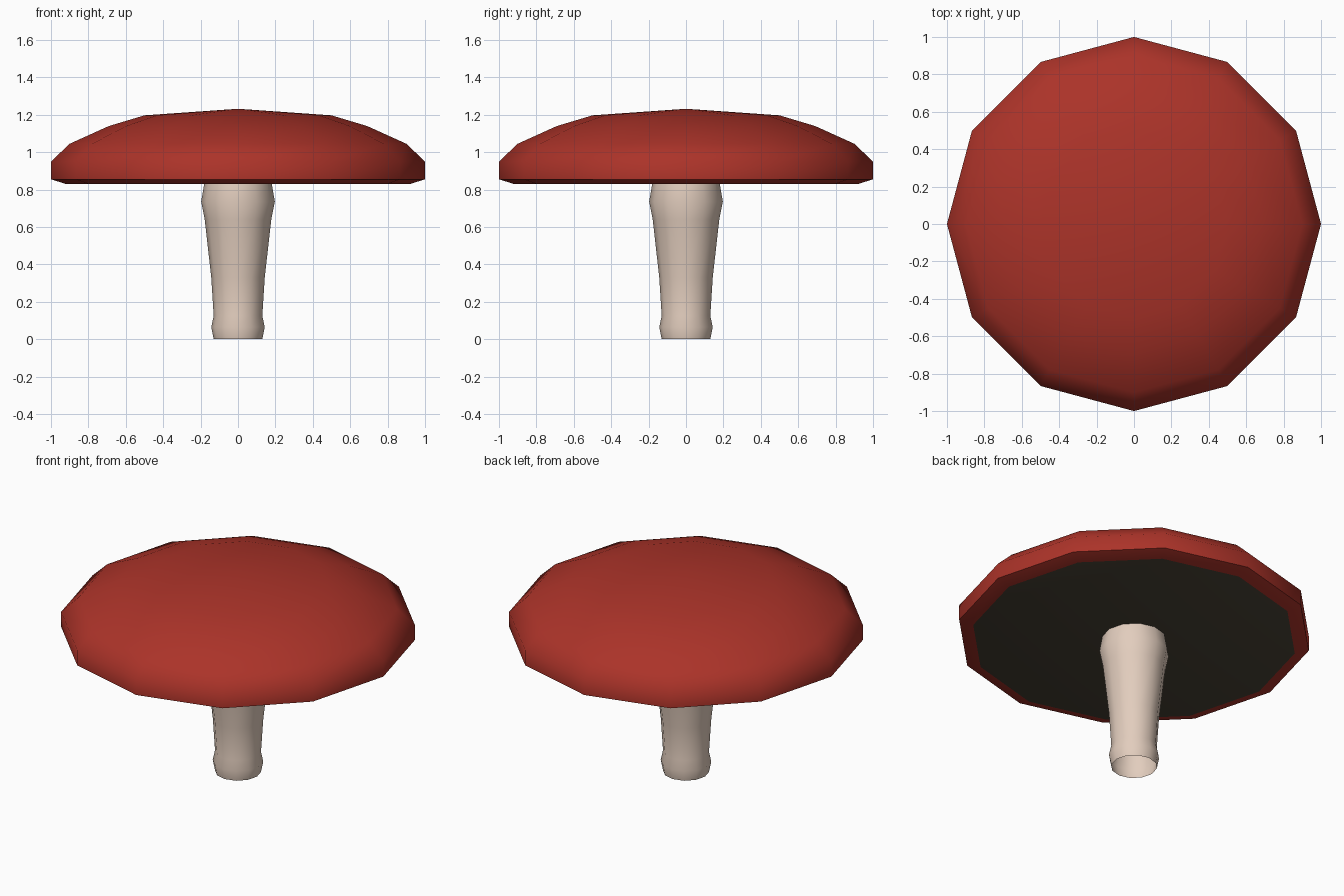
import bpy, bmesh, math

if "Cube" in bpy.data.objects:
    bpy.data.objects.remove(bpy.data.objects["Cube"])

SIDES = 12


def material(name, rgb):
    m = bpy.data.materials.new(name)
    m.diffuse_color = (*rgb, 1.0)
    m.use_nodes = True
    m.node_tree.nodes["Principled BSDF"].inputs["Base Color"].default_value = m.diffuse_color
    return m


def lathe(name, profile, mats, angle):
    """Revolve (radius, z) points, listed bottom to top; radius 0 is a pole."""
    bm = bmesh.new()
    rings = []
    for r, z in profile:
        if r == 0:
            rings.append([bm.verts.new((0, 0, z))] * SIDES)
        else:
            rings.append([bm.verts.new((r * math.cos(2 * math.pi * i / SIDES),
                                        r * math.sin(2 * math.pi * i / SIDES), z))
                          for i in range(SIDES)])
    for low, high in zip(rings, rings[1:]):
        for i in range(SIDES):
            j = (i + 1) % SIDES
            loop = list(dict.fromkeys((low[i], low[j], high[j], high[i])))
            bm.faces.new(loop)
    # flat downward faces take the second colour, if there is one
    if len(mats) > 1:
        bm.normal_update()
        for f in bm.faces:
            f.material_index = 1 if f.normal.z < -0.99 else 0
    mesh = bpy.data.meshes.new(name)
    bm.to_mesh(mesh)
    bm.free()
    obj = bpy.data.objects.new(name, mesh)
    bpy.context.collection.objects.link(obj)
    for m in mats:
        mesh.materials.append(m)
    bpy.ops.object.select_all(action='DESELECT')
    obj.select_set(True)
    bpy.context.view_layer.objects.active = obj
    bpy.ops.object.shade_smooth_by_angle(angle=math.radians(angle))
    return obj


red = material("cap_red", (0.41, 0.033, 0.022))
dark = material("gill_dark_brown", (0.066, 0.055, 0.036))
cream = material("stem_cream", (0.76, 0.61, 0.51))

# Cap: flat dark underside, bevelled lip, short wall, shallow dome
lathe("cap", [(0, 0.83), (0.92, 0.83), (1.0, 0.855), (1.0, 0.95), (0.9, 1.045),
              (0.69, 1.14), (0.5, 1.197), (0, 1.232)], [red, dark], 50)

# Stem: open tube with a small foot bulge and a collar under the cap
lathe("stem", [(0.13, 0), (0.143, 0.065), (0.13, 0.125), (0.143, 0.33),
               (0.178, 0.64), (0.197, 0.735), (0.18, 0.835)], [cream], 50)
